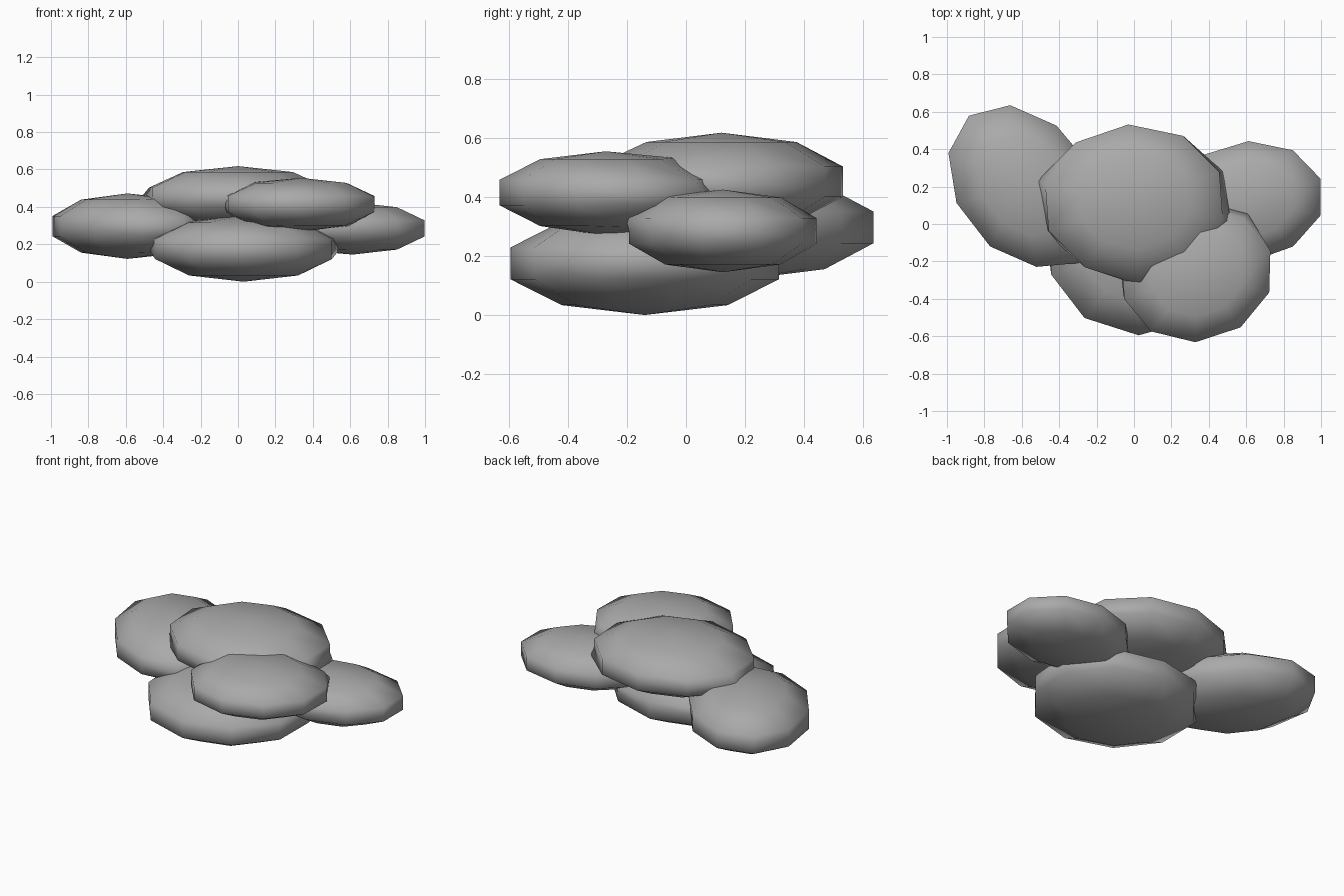
import bpy, bmesh, math
from mathutils import Matrix

if "Cube" in bpy.data.objects:
    bpy.data.objects.remove(bpy.data.objects["Cube"])

RING = math.cos(math.radians(18))  # radius of the two widest rings of a 5-ring sphere

# overlapping pads: centre, x axis and y axis of the outline, half height
PADS = {
    "top_pad": ((0.0, 0.12, 0.452), (0.49, 0.03), (-0.03, 0.412), 0.166),
    "left_pad": ((-0.592, 0.203, 0.297), (0.398, -0.045), (-0.07, 0.432), 0.175),
    "right_pad": ((0.612, 0.125, 0.285), (0.405, 0.02), (0.0, 0.318), 0.14),
    "front_pad": ((0.338, -0.272, 0.415), (0.408, 0.018), (0.01, 0.36), 0.14),
    "bottom_pad": ((0.03, -0.14, 0.175), (0.495, -0.01), (0.005, 0.455), 0.175),
}


def shape_matrix(centre, x_axis, y_axis, half_height):
    return Matrix((
        (x_axis[0] / RING, y_axis[0] / RING, 0, centre[0]),
        (x_axis[1] / RING, y_axis[1] / RING, 0, centre[1]),
        (0, 0, half_height, centre[2]),
        (0, 0, 0, 1)))


SHAPES = {name: shape_matrix(*data) for name, data in PADS.items()}

grey = bpy.data.materials.new("dark_grey")
grey.diffuse_color = (0.4, 0.4, 0.4, 1)
grey.use_nodes = True
grey.node_tree.nodes["Principled BSDF"].inputs["Base Color"].default_value = grey.diffuse_color


def pad(name):
    """Flattened ten-sided ball, swollen slightly where it meets its neighbours."""
    shape = SHAPES[name]
    others = [m.inverted() for n, m in SHAPES.items() if n != name]
    bm = bmesh.new()
    bmesh.ops.create_uvsphere(bm, u_segments=10, v_segments=5, radius=1)
    # extra ring at mid height, so the swelling can form a crest
    sides = [e for e in bm.edges if e.verts[0].co.z * e.verts[1].co.z < 0]
    bmesh.ops.subdivide_edges(bm, edges=sides, cuts=1)
    for v in bm.verts:
        p = shape @ v.co
        if min((m @ p).length for m in others) < 1.03:
            v.co *= 1.09 if abs(v.co.z) < 0.01 else 1.04
    bm.transform(shape)
    bmesh.ops.recalc_face_normals(bm, faces=bm.faces)
    for f in bm.faces:
        f.smooth = True
    mesh = bpy.data.meshes.new(name)
    bm.to_mesh(mesh)
    bm.free()
    mesh.materials.append(grey)
    obj = bpy.data.objects.new(name, mesh)
    bpy.context.collection.objects.link(obj)


for pad_name in PADS:
    pad(pad_name)
